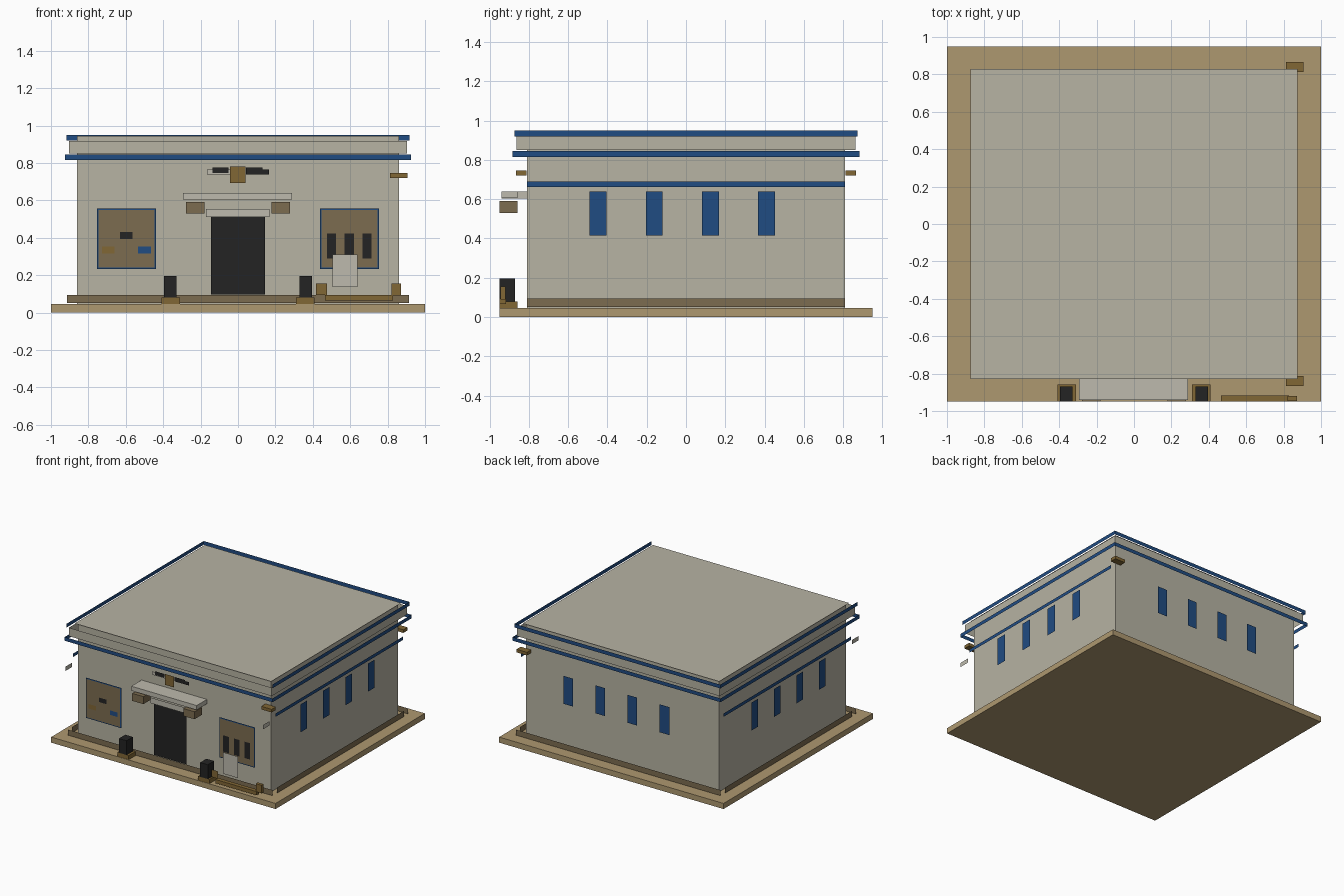
import bpy

if "Cube" in bpy.data.objects:
    bpy.data.objects.remove(bpy.data.objects["Cube"], do_unlink=True)


def material(name, rgb):
    lin = [((c / 255 + 0.055) / 1.055) ** 2.4 for c in rgb] + [1.0]
    m = bpy.data.materials.new(name)
    m.use_nodes = True
    m.diffuse_color = lin
    m.node_tree.nodes["Principled BSDF"].inputs["Base Color"].default_value = lin
    return m


STONE = material("warm grey stone", (183, 179, 163))
PALE = material("pale stone", (189, 186, 173))
BLUE = material("deep blue", (32, 76, 130))
BROWN = material("dull brown", (124, 108, 80))
GOLD = material("bronze gold", (129, 103, 53))
DARK = material("near black", (35, 35, 35))
TAN = material("sand tan", (174, 152, 112))


def mesh_object(name, verts, faces, mat):
    me = bpy.data.meshes.new(name)
    me.from_pydata(verts, [], faces)
    me.materials.append(mat)
    ob = bpy.data.objects.new(name, me)
    bpy.context.collection.objects.link(ob)
    return ob


def box(name, xs, ys, zs, mat):
    verts = [(x, y, z) for x in xs for y in ys for z in zs]
    faces = [(0, 1, 3, 2), (4, 6, 7, 5), (0, 4, 5, 1),
             (2, 3, 7, 6), (0, 2, 6, 4), (1, 5, 7, 3)]
    return mesh_object(name, verts, faces, mat)


def plate_y(name, y, xs, zs, mat):
    """Thin upright sheet facing the front or the back."""
    (a, b), (c, d) = xs, zs
    if y > 0:
        a, b = b, a
    return mesh_object(name, [(a, y, c), (b, y, c), (b, y, d), (a, y, d)], [(0, 1, 2, 3)], mat)


def plate_x(name, x, ys, zs, mat):
    """Thin upright sheet facing a side."""
    (a, b), (c, d) = ys, zs
    if x < 0:
        a, b = b, a
    return mesh_object(name, [(x, a, c), (x, b, c), (x, b, d), (x, a, d)], [(0, 1, 2, 3)], mat)


def ring(name, hx, hy, zs, mat, front=True, side_y=None):
    """Sheets standing off the walls all round."""
    sy = side_y or hy
    for side, s in (("left", 1), ("right", -1)):
        plate_x(f"{name}_{side}", s * hx, (-sy, sy), zs, mat)
    plate_y(f"{name}_back", hy, (-hx, hx), zs, mat)
    if front:
        plate_y(f"{name}_front", -hy, (-hx, hx), zs, mat)


# Ground slab, walls and roof
box("ground_slab", (-1, 1), (-0.95, 0.95), (0, 0.045), TAN)
box("walls", (-0.86, 0.86), (-0.81, 0.81), (0.046, 0.944), STONE)
mesh_object("roof", [(-0.875, -0.828, 0.947), (0.875, -0.828, 0.947),
                     (0.875, 0.828, 0.947), (-0.875, 0.828, 0.947)], [(0, 1, 2, 3)], STONE)

# Plinth, cornice, parapet and roof edge
ring("plinth", 0.913, 0.862, (0.05, 0.095), BROWN, side_y=0.81)
ring("cornice", 0.926, 0.883, (0.815, 0.845), BLUE)
ring("parapet", 0.904, 0.862, (0.85, 0.918), STONE)
ring("roof_edge", 0.917, 0.873, (0.92, 0.95), BLUE, front=False)

# Side stripes, front band returns, narrow windows
centres = [-0.4475 + 0.286 * i for i in range(4)]
for side, s in (("left", 1), ("right", -1)):
    plate_x(f"stripe_{side}", s * 0.902, (-0.81, 0.81), (0.663, 0.69), BLUE)
    plate_x(f"band_return_{side}", s * 0.88, (-0.94, -0.857), (0.605, 0.64), PALE)
    for i, c in enumerate(centres):
        plate_x(f"window_{side}_{i}", s * 0.9, (c - 0.043, c + 0.043), (0.415, 0.64), BLUE)
for i, c in enumerate(centres):
    plate_y(f"window_back_{i}", 0.86, (-c - 0.043, -c + 0.043), (0.415, 0.64), BLUE)

# Doorway with lintel, canopy and brackets
plate_y("door", -0.86, (-0.145, 0.145), (0.096, 0.51), DARK)
plate_y("lintel", -0.87, (-0.17, 0.168), (0.51, 0.555), PALE)
box("canopy", (-0.293, 0.29), (-0.94, -0.81), (0.604, 0.64), PALE)
for side, s in (("left", 1), ("right", -1)):
    xs = sorted((s * 0.178, s * 0.278))
    box(f"canopy_bracket_{side}", xs, (-0.95, -0.857), (0.53, 0.59), BROWN)

# Emblem over the door
plate_y("emblem_shield", -0.872, (-0.042, 0.04), (0.693, 0.78), GOLD)
plate_y("emblem_pale_bar", -0.862, (-0.165, -0.042), (0.738, 0.765), PALE)
plate_y("emblem_upper_wing_right", -0.866, (-0.135, -0.05), (0.745, 0.775), DARK)
plate_y("emblem_upper_wing_left", -0.866, (0.042, 0.132), (0.745, 0.775), DARK)
plate_y("emblem_lower_wing_left", -0.862, (0.042, 0.165), (0.738, 0.765), DARK)

# Framed wall panels
for side, s in (("left", 1), ("right", -1)):
    plate_y(f"panel_frame_{side}", -0.86, sorted((s * 0.438, s * 0.754)), (0.232, 0.556), BLUE)
    plate_y(f"panel_{side}", -0.863, sorted((s * 0.446, s * 0.746)), (0.24, 0.548), BROWN)
for i, c in enumerate((0.5, 0.595, 0.69)):
    plate_y(f"panel_slot_{i}", -0.867, (c - 0.025, c + 0.025), (0.29, 0.422), DARK)
for name, c, z, mat in (("dark", -0.597, 0.412, DARK), ("gold", -0.693, 0.335, GOLD),
                        ("blue", -0.5, 0.335, BLUE)):
    plate_y(f"panel_tag_{name}", -0.867, (c - 0.034, c + 0.034), (z - 0.018, z + 0.018), mat)
plate_y("notice_board", -0.91, (0.505, 0.638), (0.137, 0.31), PALE)

# Corner lamps on the left side
for end, s in (("front", -1), ("back", 1)):
    box(f"corner_lamp_{end}", (0.813, 0.905), sorted((s * 0.812, s * 0.865)), (0.72, 0.745), GOLD)

# Bollards beside the door
for side, s in (("left", 1), ("right", -1)):
    box(f"bollard_foot_{side}", sorted((s * 0.31, s * 0.41)), (-0.949, -0.858), (0.046, 0.08), GOLD)
    box(f"bollard_{side}", sorted((s * 0.328, s * 0.396)), (-0.95, -0.87), (0.08, 0.195), DARK)

# Bench
box("bench_seat", (0.465, 0.83), (-0.95, -0.917), (0.065, 0.095), GOLD)
box("bench_end_left", (0.82, 0.872), (-0.945, -0.92), (0.09, 0.155), GOLD)
plate_y("bench_end_right", -0.93, (0.417, 0.475), (0.095, 0.155), GOLD)
